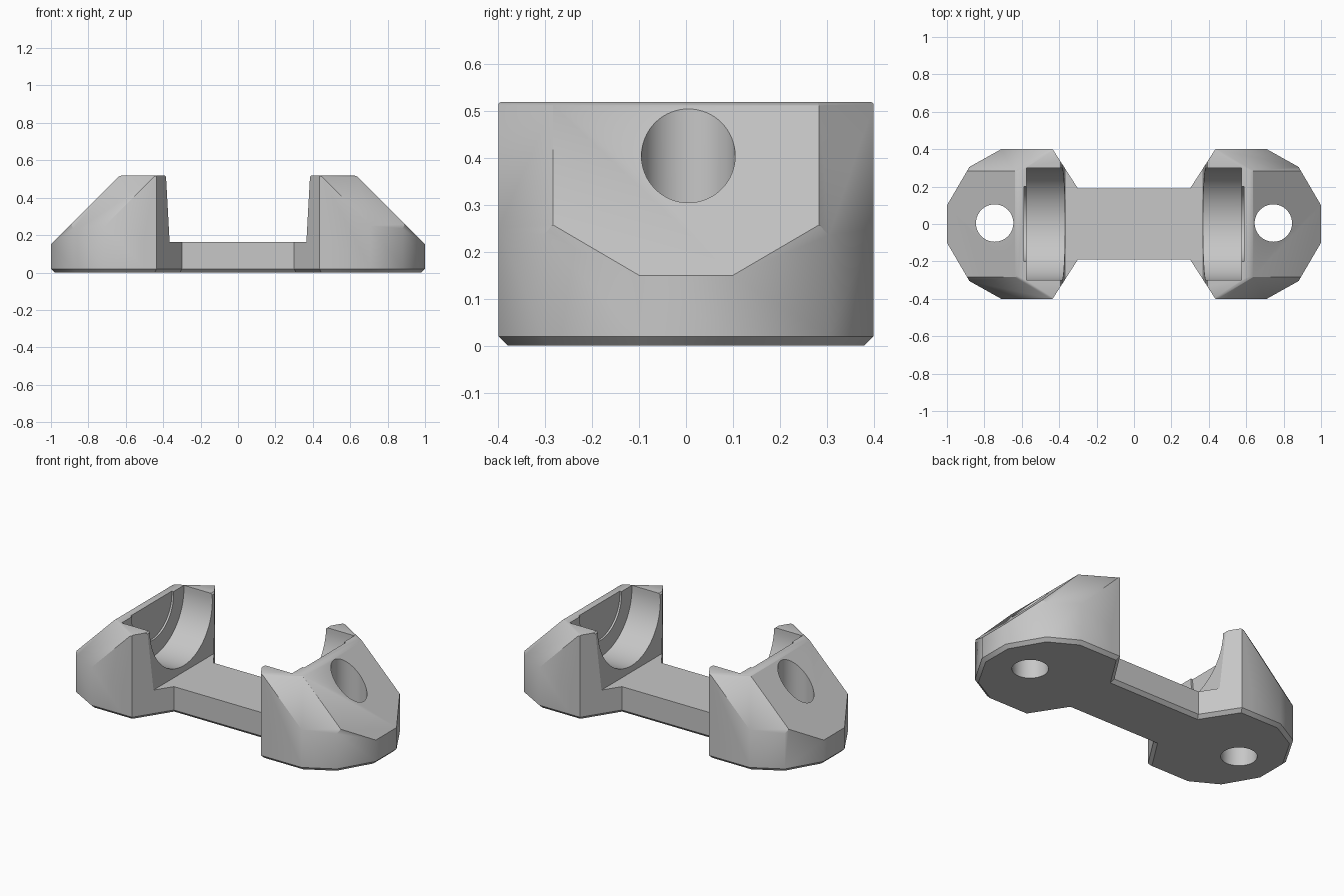
import bpy, bmesh, math
from mathutils import Vector

cube = bpy.data.objects.get("Cube")
if cube:
    bpy.data.objects.remove(cube, do_unlink=True)

HEIGHT = 0.52
BAR_TOP = 0.163

grey = bpy.data.materials.new("plain grey")
grey.use_nodes = True
grey.diffuse_color = (0.57, 0.57, 0.57, 1)
grey.node_tree.nodes["Principled BSDF"].inputs["Base Color"].default_value = (0.57, 0.57, 0.57, 1)


def hull(points):
    """Closed convex solid around a set of points."""
    bm = bmesh.new()
    for p in points:
        bm.verts.new(p)
    bmesh.ops.remove_doubles(bm, verts=bm.verts[:], dist=0.0005)
    bmesh.ops.convex_hull(bm, input=bm.verts[:])
    loose = [v for v in bm.verts if not v.link_faces]
    bmesh.ops.delete(bm, geom=loose, context='VERTS')
    return bm


def solid(name, points, planes=()):
    """Convex solid, trimmed by (point, outward normal) planes."""
    bm = hull(points)
    for point, normal in planes:
        bmesh.ops.bisect_plane(bm, geom=bm.verts[:] + bm.edges[:] + bm.faces[:],
                               dist=1e-5, plane_co=point,
                               plane_no=Vector(normal).normalized(), clear_outer=True)
        trimmed = hull([v.co.copy() for v in bm.verts])
        bm.free()
        bm = trimmed
    bmesh.ops.dissolve_limit(bm, angle_limit=math.radians(0.5),
                             verts=bm.verts[:], edges=bm.edges[:])
    bmesh.ops.recalc_face_normals(bm, faces=bm.faces[:])
    mesh = bpy.data.meshes.new(name)
    bm.to_mesh(mesh)
    bm.free()
    mesh.materials.append(grey)
    obj = bpy.data.objects.new(name, mesh)
    bpy.context.collection.objects.link(obj)
    return obj


def combine(target, other, operation):
    other.hide_render = True
    mod = target.modifiers.new("combine", 'BOOLEAN')
    mod.operation = operation
    mod.solver = 'EXACT'
    mod.object = other
    bpy.context.view_layer.update()
    with bpy.context.temp_override(object=target, active_object=target):
        bpy.ops.object.modifier_apply(modifier=mod.name)
    bpy.data.objects.remove(other, do_unlink=True)


def both_sides(points):
    return [(x, s * y) for x, y in points for s in (-1, 1)]


def ring(radius, start, end, steps):
    return [(radius * math.cos(start + (end - start) * i / steps),
             radius * math.sin(start + (end - start) * i / steps)) for i in range(steps + 1)]


# End lobe plan and its slightly smaller, chamfered underside
plan = both_sides([(1, 0.1), (0.88, 0.305), (0.71, 0.4), (0.435, 0.4), (0.3, 0.19)])
under = both_sides([(0.98, 0.095), (0.867, 0.29), (0.705, 0.38), (0.446, 0.38), (0.311, 0.17)])

# Connecting bar
bar_section = [(0.17, 0), (0.19, 0.02), (0.19, BAR_TOP)]
body = solid("cradle_bracket", [(x, s * y, z) for y, z in bar_section
                                for s in (-1, 1) for x in (-0.311, 0.311)])

for s in (-1, 1):
    block = [(s * x, y, z) for x, y in plan for z in (0.02, HEIGHT)]
    block += [(s * x, y, 0) for x, y in under]

    # Flared foot where the bar meets the lobe
    foot = solid("flared_foot", block, [((0, 0, BAR_TOP), (0, 0, 1)),
                                        ((s * 0.5, 0, 0), (s, 0, 0))])

    # Tower: sloping end, drafted inner wall, corner facets, softened top rim
    planes = [((s, 0, 0.15), (s, 0, 1)),
              ((s * 0.366, 0, 0.17), (-s, 0, 0.055)),
              ((s * 0.62, 0, HEIGHT), (s * 0.383, 0, 0.924)),
              ((s * 0.393, 0, HEIGHT), (-s, 0, 1))]
    for t in (-1, 1):
        planes.append(((s * 0.62, t * 0.29, HEIGHT), (s * 0.11, t * 0.18, 0.11)))
        planes.append(((s * 0.62, t * 0.28, HEIGHT), (s * 0.462, t * 0.756, 1.462)))
    tower = solid("tower", block, planes)

    # Round saddle open at the top, with a shallow recess in its end wall
    for radius, outer in ((0.3, 0.575), (0.2, 0.587)):
        section = ring(radius, math.pi, 2 * math.pi, 48) + [(-radius, 0.3), (radius, 0.3)]
        cutter = solid("saddle_cutter", [(s * x, y, z + 0.5) for y, z in section
                                         for x in (0.3, outer)])
        combine(tower, cutter, 'DIFFERENCE')

    # Vertical screw hole
    cutter = solid("hole_cutter", [(s * 0.745 + x, y + 0.005, z) for z in (-0.2, 0.8)
                                   for x, y in ring(0.1, 0, 2 * math.pi, 64)])
    combine(tower, cutter, 'DIFFERENCE')

    combine(body, foot, 'UNION')
    combine(body, tower, 'UNION')

bpy.ops.object.select_all(action='DESELECT')
body.select_set(True)
bpy.context.view_layer.objects.active = body
bpy.ops.object.shade_smooth_by_angle(angle=math.radians(32))
